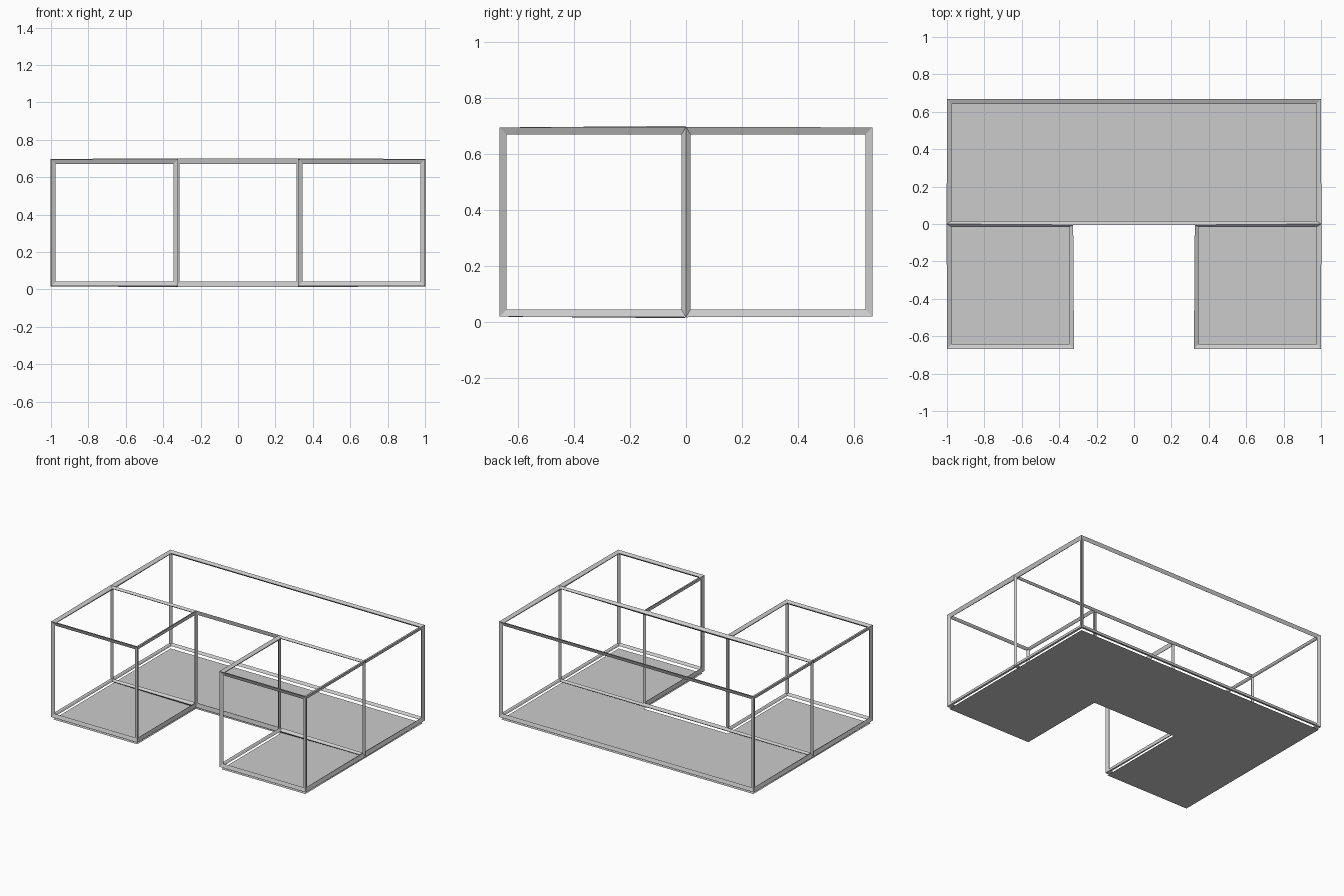
import bpy

if "Cube" in bpy.data.objects:
    bpy.data.objects.remove(bpy.data.objects["Cube"])

W, D, IN = 0.9905, 0.6585, 0.33      # half width, half depth, inner leg edge
Z0, Z1 = 0.027, 0.686                # frame bottom and top

grey = bpy.data.materials.new("light grey")
grey.diffuse_color = (0.6, 0.6, 0.6, 1)
grey.use_nodes = True
grey.node_tree.nodes["Principled BSDF"].inputs["Base Color"].default_value = grey.diffuse_color


def make(name, verts, faces):
    mesh = bpy.data.meshes.new(name)
    mesh.from_pydata(verts, [], faces)
    mesh.materials.append(grey)
    obj = bpy.data.objects.new(name, mesh)
    bpy.context.collection.objects.link(obj)
    return obj


# U-shaped footprint, counter-clockwise from the front left corner
plan = [(-W, -D), (-IN, -D), (-IN, 0), (IN, 0), (IN, -D),
        (W, -D), (W, 0), (W, D), (-W, D), (-W, 0)]
n = len(plan)
# left leg, right leg, and the long back bay
bays = [(0, 1, 2, 9), (3, 4, 5, 6), (9, 2, 3, 6, 7, 8)]

# open frame of thin mitred bars along every edge of the block
verts = [(x, y, z) for z in (Z0, Z1) for x, y in plan]
walls = [(i, (i + 1) % n, (i + 1) % n + n, i + n) for i in range(n)]
tops = [tuple(i + n for i in b) for b in bays]
bottoms = [tuple(reversed(b)) for b in bays]
frame = make("bar_frame", verts, walls + tops + bottoms)
bars = frame.modifiers.new("bars", 'WIREFRAME')
bars.thickness = 0.032
bars.offset = 0
bars.use_even_offset = True
bars.use_replace = True

# thin floor sheet under the frame
make("floor", [(x, y, 0) for x, y in plan], bays)
